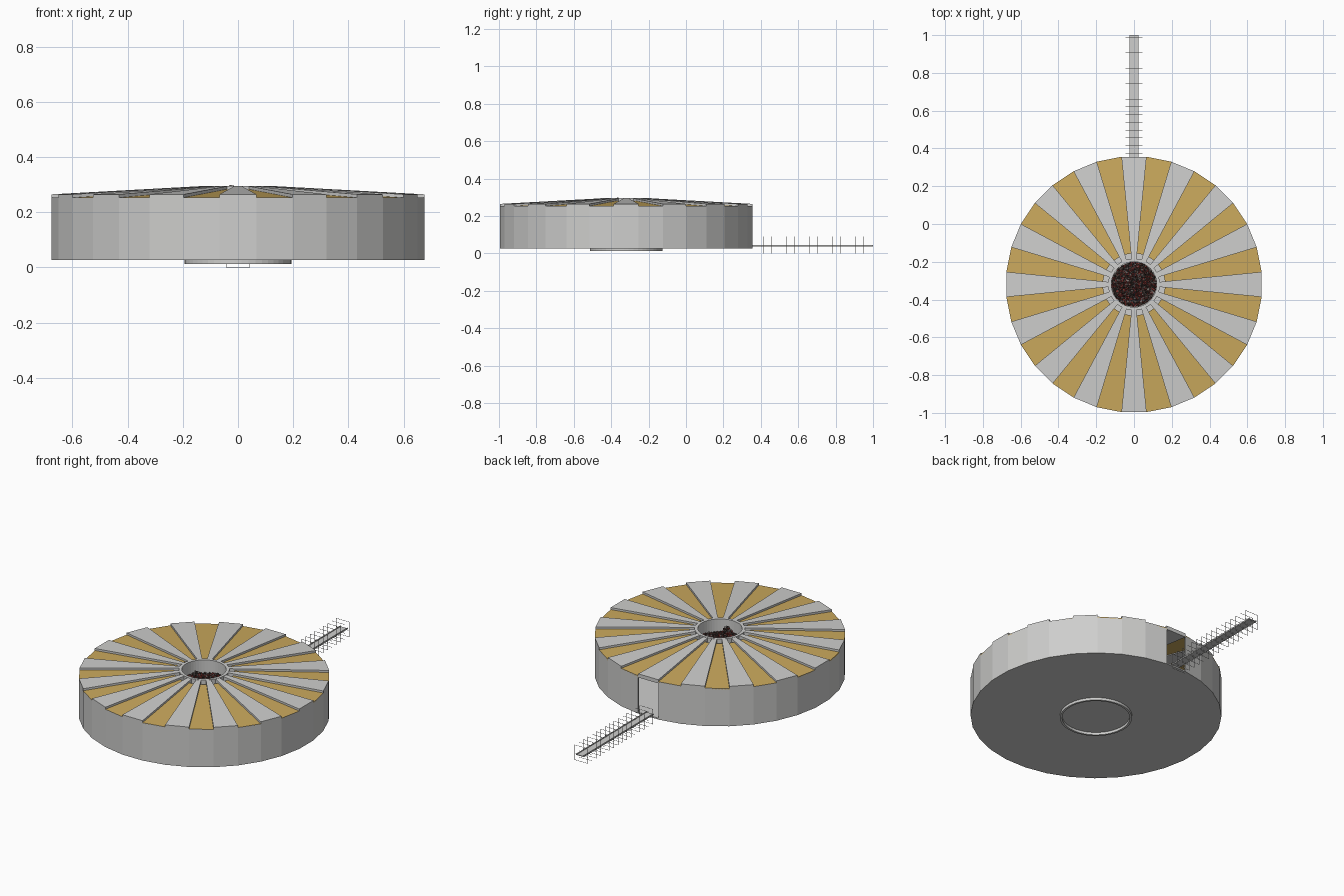
import bpy, bmesh, math, random
from mathutils import Matrix, Vector

if "Cube" in bpy.data.objects:
    bpy.data.objects.remove(bpy.data.objects["Cube"])

random.seed(4)
CY, N = -0.32, 32
STEP = 2 * math.pi / N
R = 0.679


def mat(name, c):
    m = bpy.data.materials.new(name)
    m.diffuse_color = (*c, 1)
    m.use_nodes = True
    m.node_tree.nodes["Principled BSDF"].inputs["Base Color"].default_value = m.diffuse_color
    return m


GREY = mat("light grey", (0.62, 0.62, 0.61))
GOLD = mat("gold", (0.60, 0.40, 0.11))
RED = mat("dark red", (0.22, 0.035, 0.03))
BROWN = mat("dark brown", (0.05, 0.035, 0.03))
STONE = mat("mid grey", (0.22, 0.19, 0.18))


def finish(bm, name, mats, recalc=True):
    if recalc:
        bmesh.ops.recalc_face_normals(bm, faces=bm.faces)
    me = bpy.data.meshes.new(name)
    bm.to_mesh(me)
    bm.free()
    for m in mats:
        me.materials.append(m)
    ob = bpy.data.objects.new(name, me)
    bpy.context.collection.objects.link(ob)
    return ob


def polar(r, a, z):
    return Vector((r * math.cos(a), CY + r * math.sin(a), z))


def lathe(name, profile, n, mat_, skip=()):
    """Closed (r, z) profile swept in n flat segments; skip leaves segments out."""
    bm = bmesh.new()
    st = 2 * math.pi / n
    rings = [[bm.verts.new(polar(r, (i - 0.5) * st, z)) for r, z in profile] for i in range(n)]
    k = len(profile)
    for i in range(n):
        if i in skip:
            continue
        a, b = rings[i], rings[(i + 1) % n]
        for j in range(k):
            bm.faces.new((a[j], b[j], b[(j + 1) % k], a[(j + 1) % k]))
    if skip:
        for i in skip:
            bm.faces.new(rings[i])
            bm.faces.new(rings[(i + 1) % n])
    return finish(bm, name, [mat_])


def box(bm, size, loc, rot=None, mi=0):
    m = Matrix.Translation(loc)
    if rot:
        m = m @ rot
    vs = bmesh.ops.create_cube(bm, size=1, matrix=m @ Matrix.Diagonal((*size, 1)))["verts"]
    for f in {f for v in vs for f in v.link_faces}:
        f.material_index = mi


def roof_z(r):
    return 0.295 - 0.03 * max(0, r - 0.14) / (R - 0.14)


def wedges(name, first, r0, drop, thick, mat_):
    """Every second roof segment as a sloping slab."""
    bm = bmesh.new()
    for i in range(first, N, 2):
        a0, a1 = (i - 0.5) * STEP, (i + 0.5) * STEP
        top = [bm.verts.new(polar(r, a, roof_z(r) - drop))
               for r, a in ((r0, a0), (R, a0), (R, a1), (r0, a1))]
        low = [bm.verts.new(v.co - Vector((0, 0, thick))) for v in top]
        bm.faces.new(top)
        bm.faces.new(low[::-1])
        for j in range(4):
            k = (j + 1) % 4
            bm.faces.new((top[j], low[j], low[k], top[k]))
    return finish(bm, name, [mat_])


# round shell: outer wall with one open segment at the back, floor, foot ring
lathe("outer_wall", [(R, 0.027), (R, 0.253), (R - 0.008, 0.253), (R - 0.008, 0.027)],
      N, GREY, skip=(N // 4,))
bm = bmesh.new()
bmesh.ops.create_cone(bm, cap_ends=True, segments=N, radius1=R - 0.001, radius2=R - 0.001, depth=0.008,
                      matrix=Matrix.Translation((0, CY, 0.031)) @ Matrix.Rotation(STEP / 2, 4, 'Z'))
finish(bm, "floor", [GREY])
lathe("foot_ring", [(0.195, 0.012), (0.195, 0.028), (0.183, 0.028), (0.183, 0.012)], 48, GREY)

# roof: raised grey wedges, recessed gold wedges, collar around the central opening
wedges("roof_beams", 0, 0.13, 0.0, 0.022, GREY)
wedges("roof_panels", 1, 0.165, 0.012, 0.006, GOLD)
lathe("roof_collar", [(0.137, 0.20), (0.137, 0.296), (0.12, 0.296), (0.12, 0.20)], 48, GREY)

# rubble heap inside the opening
bm = bmesh.new()
for i in range(1700):
    r = 0.116 * math.sqrt(random.random())
    a = random.uniform(0, 2 * math.pi)
    x, y = r * math.cos(a), r * math.sin(a)
    top = 0.225 + 0.07 * math.exp(-((x + 0.02) ** 2 + (y + 0.04) ** 2) / 0.0012)
    top += 0.04 * math.exp(-((x - 0.05) ** 2 + (y - 0.04) ** 2) / 0.0012)
    z = top - random.random() ** 2 * 0.05
    rot = Matrix.Rotation(random.uniform(0, 6.28), 4, 'Z') @ Matrix.Rotation(random.uniform(-1, 1), 4, 'X')
    s = random.uniform(0.005, 0.011)
    box(bm, (s, s, s * 0.8), (x, CY + y, z), rot, random.choice((0, 0, 1, 1, 2)))
finish(bm, "rubble", [RED, BROWN, STONE], recalc=False)
bm = bmesh.new()
bmesh.ops.create_cone(bm, cap_ends=True, segments=24, radius1=0.118, radius2=0.118, depth=0.18,
                      matrix=Matrix.Translation((0, CY, 0.125)))
finish(bm, "rubble_core", [BROWN])

# walkway out of the back opening, with raised edges
bm = bmesh.new()
box(bm, (0.05, 0.66, 0.004), (0, 0.67, 0.040))
for s in (-1, 1):
    box(bm, (0.005, 0.66, 0.006), (s * 0.0225, 0.67, 0.043))
finish(bm, "walkway", [GREY])

# thin square hoops along the walkway
bm = bmesh.new()
T = 0.0015
for i in range(16):
    y = 0.374 + 0.041 * i
    for s in (-1, 1):
        box(bm, (T, T, 0.09), (s * 0.043, y, 0.045))
        box(bm, (0.086, T, T), (0, y, 0.045 + s * 0.0443))
    box(bm, (0.086, T, T), (0, y, 0.038))
finish(bm, "walkway_hoops", [GREY])
